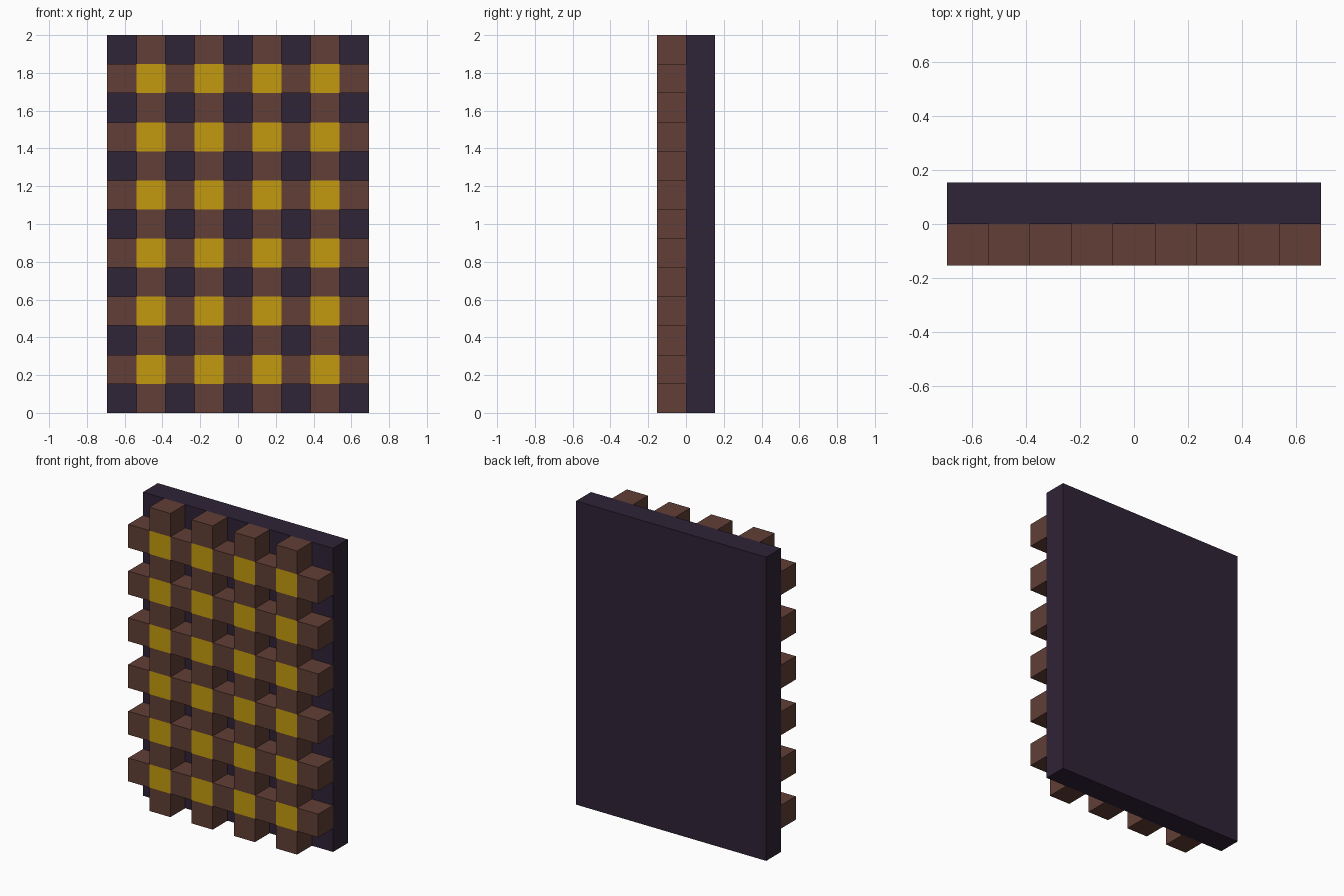
import bpy
import bmesh
from mathutils import Matrix, Vector

if "Cube" in bpy.data.objects:
    bpy.data.objects.remove(bpy.data.objects["Cube"], do_unlink=True)

COLS, ROWS = 9, 13
CELL = 2 / ROWS
WIDTH, HEIGHT = COLS * CELL, ROWS * CELL


def srgb(r, g, b):
    def lin(c):
        c /= 255
        return c / 12.92 if c <= 0.04045 else ((c + 0.055) / 1.055) ** 2.4
    return (lin(r), lin(g), lin(b), 1)


def material(name, colour):
    mat = bpy.data.materials.new(name)
    mat.use_nodes = True
    mat.diffuse_color = colour
    mat.node_tree.nodes["Principled BSDF"].inputs["Base Color"].default_value = colour
    return mat


def add_object(name, bm, mats):
    mesh = bpy.data.meshes.new(name)
    bm.to_mesh(mesh)
    bm.free()
    for mat in mats:
        mesh.materials.append(mat)
    obj = bpy.data.objects.new(name, mesh)
    bpy.context.collection.objects.link(obj)
    return obj


dark = material("dark purple", srgb(47, 35, 55))
brown = material("brown wood", srgb(97, 62, 54))
gold = material("gold", srgb(196, 154, 14))


def cell_of(point):
    """Column and row of the grid cell that holds a point."""
    return int((point.x + WIDTH / 2) // CELL), int(point.z // CELL)


# Solid back panel
bm = bmesh.new()
bmesh.ops.create_cube(bm, size=1, matrix=Matrix.Translation((0, CELL / 2, HEIGHT / 2))
                      @ Matrix.Diagonal((WIDTH, CELL, HEIGHT, 1)))
add_object("back_panel", bm, [dark])

# Lattice: a grid of cells with the openings removed, extruded forwards
bm = bmesh.new()
bmesh.ops.create_grid(bm, x_segments=COLS, y_segments=ROWS, size=0.5)
for v in bm.verts:
    v.co = Vector((v.co.x * WIDTH, 0, (v.co.y + 0.5) * HEIGHT))
openings = []
for f in bm.faces:
    col, row = cell_of(f.calc_center_median())
    if col % 2 == 0 and row % 2 == 0:
        openings.append(f)
bmesh.ops.delete(bm, geom=openings, context='FACES')
front = bmesh.ops.extrude_face_region(bm, geom=bm.faces[:], use_keep_orig=True)["geom"]
bmesh.ops.translate(bm, vec=(0, -CELL, 0),
                    verts=[g for g in front if isinstance(g, bmesh.types.BMVert)])
bmesh.ops.recalc_face_normals(bm, faces=bm.faces[:])

# Gold squares where the bars cross on the front
for f in bm.faces:
    f.normal_update()
    if f.normal.y < -0.5:
        col, row = cell_of(f.calc_center_median())
        f.material_index = int(col % 2 == 1 and row % 2 == 1)
add_object("front_lattice", bm, [brown, gold])
